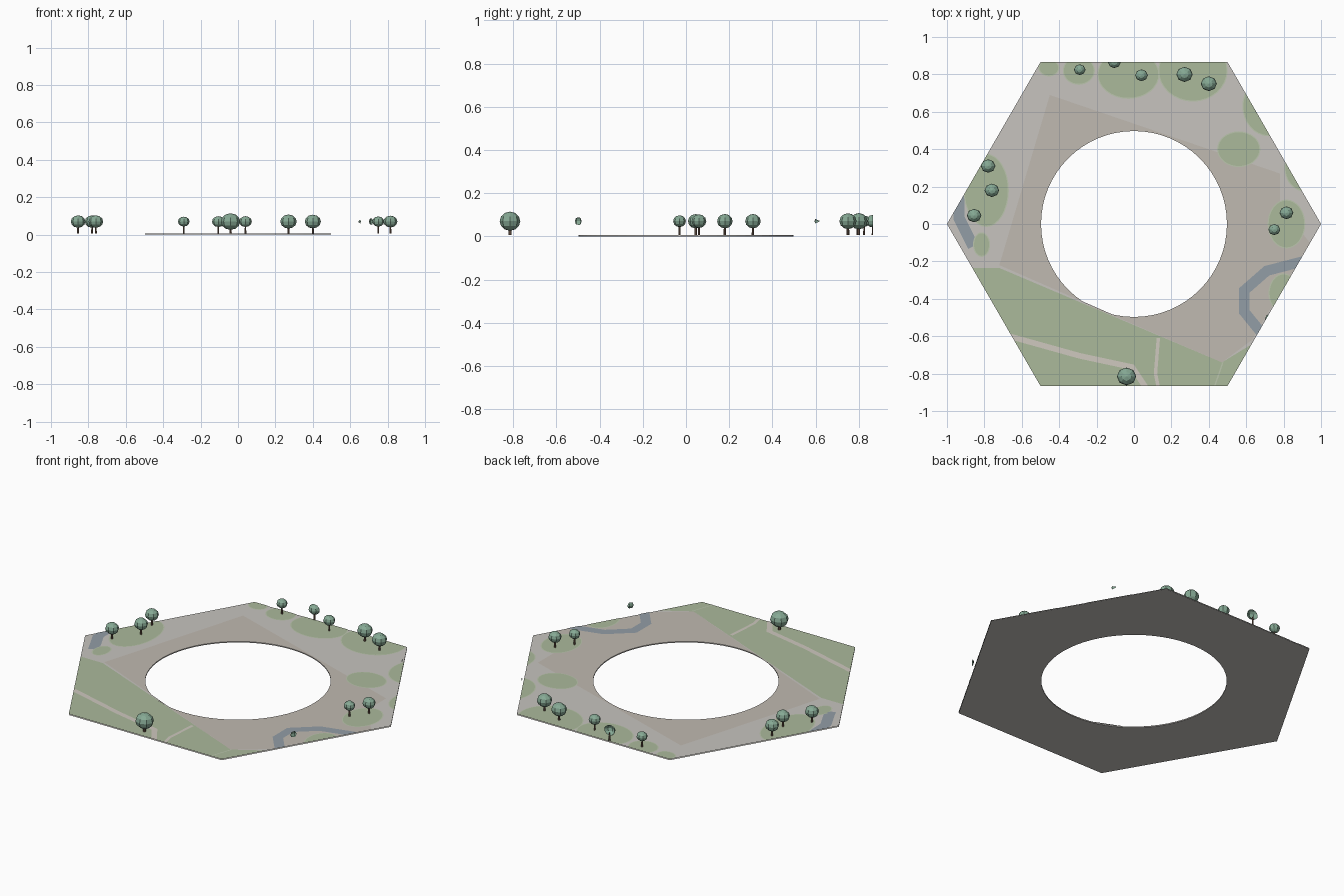
import bpy, bmesh, math
from mathutils import Vector, Matrix

if "Cube" in bpy.data.objects:
    bpy.data.objects.remove(bpy.data.objects["Cube"])

TOP = 0.006      # height of the ground sheet
APOTHEM = math.sqrt(3) / 2


def material(name, rgb):
    m = bpy.data.materials.new(name)
    m.diffuse_color = (*rgb, 1)
    m.use_nodes = True
    m.node_tree.nodes["Principled BSDF"].inputs["Base Color"].default_value = m.diffuse_color
    return m


GROUND = material("ground", (0.57, 0.55, 0.52))
EARTH = material("earth", (0.53, 0.49, 0.44))
GRASS = material("grass", (0.41, 0.49, 0.33))
RIM = material("grass_rim", (0.50, 0.56, 0.42))
WATER = material("water", (0.29, 0.34, 0.38))
PATH = material("path", (0.62, 0.58, 0.52))
LEAF = material("leaf", (0.24, 0.40, 0.30))
BARK = material("bark", (0.16, 0.10, 0.07))


def clip_to_hexagon(bm):
    for i in range(6):
        a = math.radians(30 + 60 * i)
        n = Vector((math.cos(a), math.sin(a), 0))
        bmesh.ops.bisect_plane(bm, geom=bm.verts[:] + bm.edges[:] + bm.faces[:],
                               plane_co=n * APOTHEM, plane_no=n, clear_outer=True)


def finish(bm, name, mats, clip=True):
    if clip:
        clip_to_hexagon(bm)
    me = bpy.data.meshes.new(name)
    bm.to_mesh(me)
    bm.free()
    for m in mats:
        me.materials.append(m)
    ob = bpy.data.objects.new(name, me)
    bpy.context.collection.objects.link(ob)
    return ob


def ring(n, rx, ry=None, cx=0, cy=0):
    ry = rx if ry is None else ry
    return [(cx + rx * math.cos(2 * math.pi * i / n), cy + ry * math.sin(2 * math.pi * i / n))
            for i in range(n)]


def loop_edges(bm, pts, z):
    vs = [bm.verts.new((x, y, z)) for x, y in pts]
    return [bm.edges.new((vs[i - 1], v)) for i, v in enumerate(vs)]


def holed_sheet(bm, outline, z, up=1):
    # fills between an outline and the central round hole
    hole = loop_edges(bm, ring(64, 0.497), z)
    edges = loop_edges(bm, outline, z) + hole
    res = bmesh.ops.triangle_fill(bm, edges=edges, use_beauty=True, normal=(0, 0, up))
    for f in [g for g in res["geom"] if isinstance(g, bmesh.types.BMFace)]:
        f.normal_update()
        if f.normal.z * up < 0:
            f.normal_flip()
    return [e.verts[0] for e in hole]


def patch(name, pts, mat, z):
    bm = bmesh.new()
    f = bm.faces.new([bm.verts.new((x, y, z)) for x, y in pts])
    f.normal_update()
    if f.normal.z < 0:
        f.normal_flip()
    return finish(bm, name, [mat])


def ribbon(name, pts, width, mat, z):
    # flat strip with mitred corners
    p = [Vector(q) for q in pts]
    bm = bmesh.new()
    rows = []
    for i, q in enumerate(p):
        d0 = (q - p[i - 1]).normalized() if i else (p[1] - q).normalized()
        d1 = (p[i + 1] - q).normalized() if i < len(p) - 1 else d0
        t = (d0 + d1).normalized()
        o = Vector((-t.y, t.x)) * (width / 2 / max(t.dot(d0), 0.4))
        rows.append([bm.verts.new((*(q + s * o), z)) for s in (-1, 1)])
    for a, b in zip(rows, rows[1:]):
        bm.faces.new((a[0], b[0], b[1], a[1]))
    return finish(bm, name, [mat])


def tree(i, x, y, r):
    bm = bmesh.new()
    # trunk
    bmesh.ops.create_cone(bm, segments=6, radius1=r * 0.15, radius2=r * 0.12, depth=0.05,
                          matrix=Matrix.Translation((x, y, TOP + 0.025)))
    for f in bm.faces:
        f.material_index = 1
    # flattened faceted crown
    bmesh.ops.create_uvsphere(bm, u_segments=8, v_segments=6, radius=1,
                              matrix=Matrix.Translation((x, y, 0.07))
                              @ Matrix.Diagonal((r, r * 0.92, r * 0.85, 1)))
    finish(bm, f"tree_{i}", [LEAF, BARK])


# base plate: underside, top and the wall of the round opening
bm = bmesh.new()
low = holed_sheet(bm, ring(6, 1), 0, -1)
high = holed_sheet(bm, ring(6, 1), TOP)
low.sort(key=lambda v: math.atan2(v.co.y, v.co.x))
high.sort(key=lambda v: math.atan2(v.co.y, v.co.x))
for i in range(len(low)):
    bm.faces.new((low[i], low[i - 1], high[i - 1], high[i]))
finish(bm, "base_plate", [GROUND], clip=False)

# bare earth around the opening
bm = bmesh.new()
holed_sheet(bm, [(-0.45, 0.69), (-0.72, -0.22), (0.47, -0.74), (0.63, -0.62), (0.94, -0.1),
                 (0.78, 0.1), (0.78, 0.27)], TOP + 0.0005)
finish(bm, "bare_earth", [EARTH], clip=False)

# large meadow
patch("meadow", [(-0.9, -0.235), (-0.72, -0.235), (0.47, -0.74), (0.7, -0.6), (0.7, -1), (-0.9, -1)],
      GRASS, TOP + 0.001)

# rounded grass patches: centre x, y, radius x, y
for i, (x, y, rx, ry) in enumerate([
        (-0.79, 0.18, 0.115, 0.19), (-0.455, 0.835, 0.05, 0.04), (-0.295, 0.82, 0.08, 0.07),
        (-0.03, 0.80, 0.16, 0.125), (0.315, 0.82, 0.18, 0.16), (0.56, 0.40, 0.11, 0.09),
        (0.72, 0.63, 0.135, 0.155), (0.91, 0.30, 0.10, 0.12), (0.815, 0.0, 0.095, 0.125),
        (0.80, -0.37, 0.075, 0.10), (-0.815, -0.11, 0.04, 0.06)]):
    patch(f"grass_rim_{i}", ring(32, rx + 0.006, ry + 0.006, x, y), RIM, TOP + 0.001)
    patch(f"grass_patch_{i}", ring(32, rx, ry, x, y), GRASS, TOP + 0.0015)

# streams and footpaths
ribbon("east_stream", [(0.98, -0.18), (0.71, -0.25), (0.59, -0.355), (0.59, -0.47), (0.72, -0.63)],
       0.055, WATER, TOP + 0.002)
ribbon("west_stream", [(-0.94, 0.25), (-0.935, 0.03), (-0.86, -0.12)], 0.06, WATER, TOP + 0.001)
ribbon("long_path", [(-0.72, -0.585), (-0.29, -0.705), (-0.01, -0.765), (0.08, -0.90)],
       0.03, PATH, TOP + 0.002)
ribbon("short_path", [(0.13, -0.61), (0.115, -0.80), (0.135, -0.90)], 0.018, PATH, TOP + 0.002)
ribbon("narrow_path", [(0.475, -0.74), (0.42, -0.90)], 0.007, RIM, TOP + 0.002)

# trees: x, y, crown radius (those on the border are cut by it)
for i, (x, y, r) in enumerate([
        (-0.04, -0.815, 0.052), (-0.29, 0.825, 0.031), (-0.105, 0.865, 0.034),
        (0.04, 0.795, 0.034), (0.27, 0.80, 0.044), (0.40, 0.75, 0.043),
        (-0.78, 0.31, 0.039), (-0.76, 0.18, 0.039), (-0.855, 0.045, 0.039),
        (0.815, 0.06, 0.037), (0.75, -0.03, 0.032),
        (0.732, -0.508, 0.032), (0.675, 0.617, 0.032)]):
    tree(i, x, y, r)
